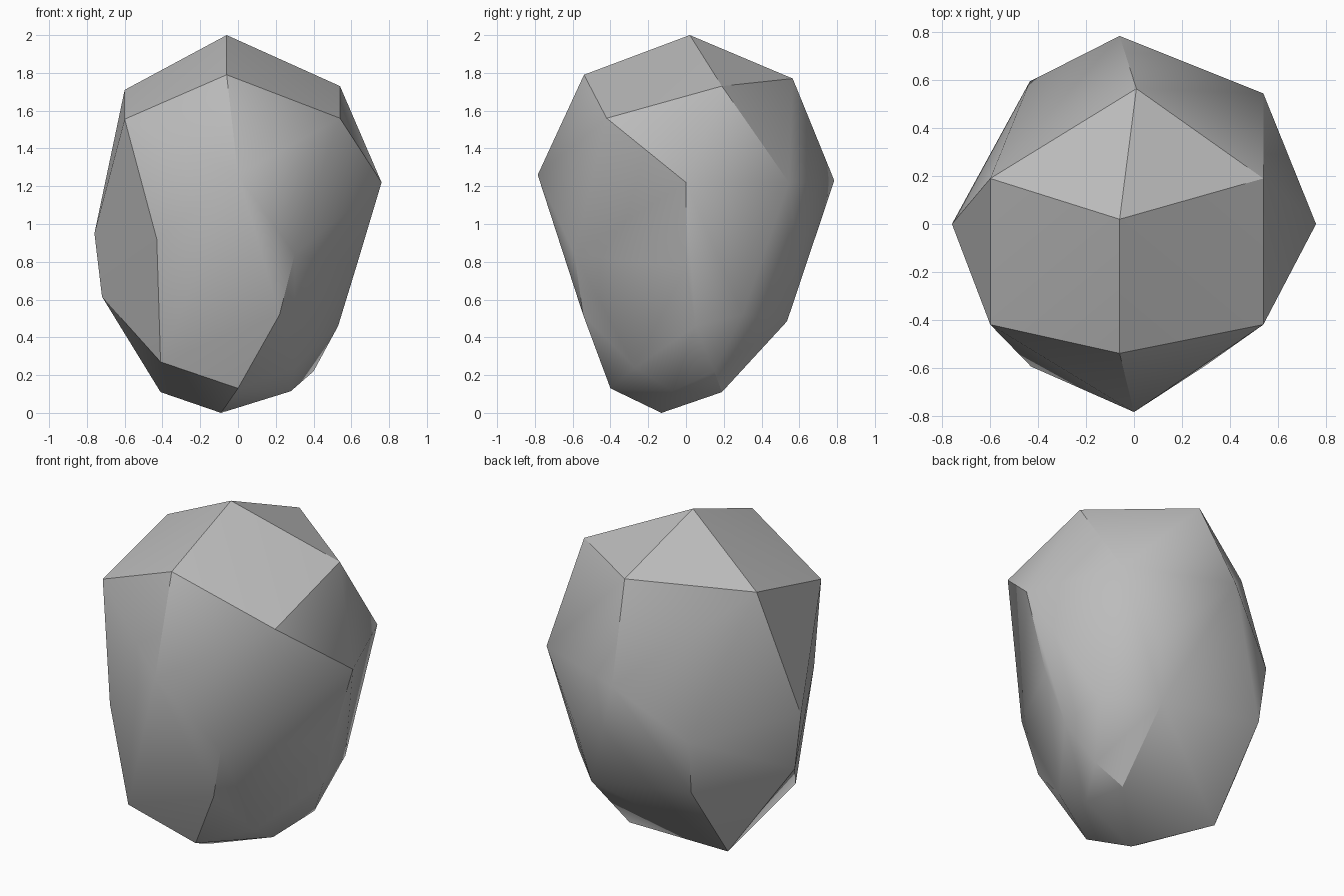
import bpy, bmesh, math

if "Cube" in bpy.data.objects:
    bpy.data.objects.remove(bpy.data.objects["Cube"])

# Corner points of the faceted boulder, ring by ring from top to bottom
crown = [(-.06, .02, 2.0), (-.06, -.54, 1.79), (.01, .565, 1.77), (.54, .19, 1.73),
         (-.6, .19, 1.71), (.54, -.42, 1.56), (-.6, -.42, 1.555)]
belly = [(0, -.785, 1.26), (-.06, .785, 1.23), (.76, 0, 1.22), (.54, .545, 1.22),
         (-.76, 0, .95), (-.43, -.595, .92), (-.435, .595, .92), (.30, -.59, .84),
         (.32, .59, .82), (.625, 0, .77)]
base = [(-.72, 0, .615), (-.42, .55, .6), (.22, -.545, .52), (.25, .535, .485),
        (.5, .3, .52), (.53, .05, .46), (-.41, -.45, .27), (.3, -.27, .24),
        (.4, .15, .22), (0, -.4, .13), (-.41, .19, .11), (.24, .19, .11),
        (.28, -.07, .115), (-.09, -.13, 0)]

# Wrap the points in a hull
bm = bmesh.new()
for p in crown + belly + base:
    bm.verts.new(p)
hull = bmesh.ops.convex_hull(bm, input=bm.verts[:])
loose = [v for v in bm.verts if not v.link_faces]
bmesh.ops.delete(bm, geom=loose, context='VERTS')
bmesh.ops.recalc_face_normals(bm, faces=bm.faces[:])
mesh = bpy.data.meshes.new("boulder")
bm.to_mesh(mesh)
bm.free()

boulder = bpy.data.objects.new("boulder", mesh)
bpy.context.collection.objects.link(boulder)

# Plain stone colour
stone = bpy.data.materials.new("stone_grey")
stone.diffuse_color = (.5, .5, .5, 1)
stone.use_nodes = True
stone.node_tree.nodes["Principled BSDF"].inputs["Base Color"].default_value = stone.diffuse_color
mesh.materials.append(stone)

# Soft shading inside each facet group, crisp ridges between them
bpy.context.view_layer.objects.active = boulder
boulder.select_set(True)
bpy.ops.object.shade_smooth_by_angle(angle=math.radians(30))
